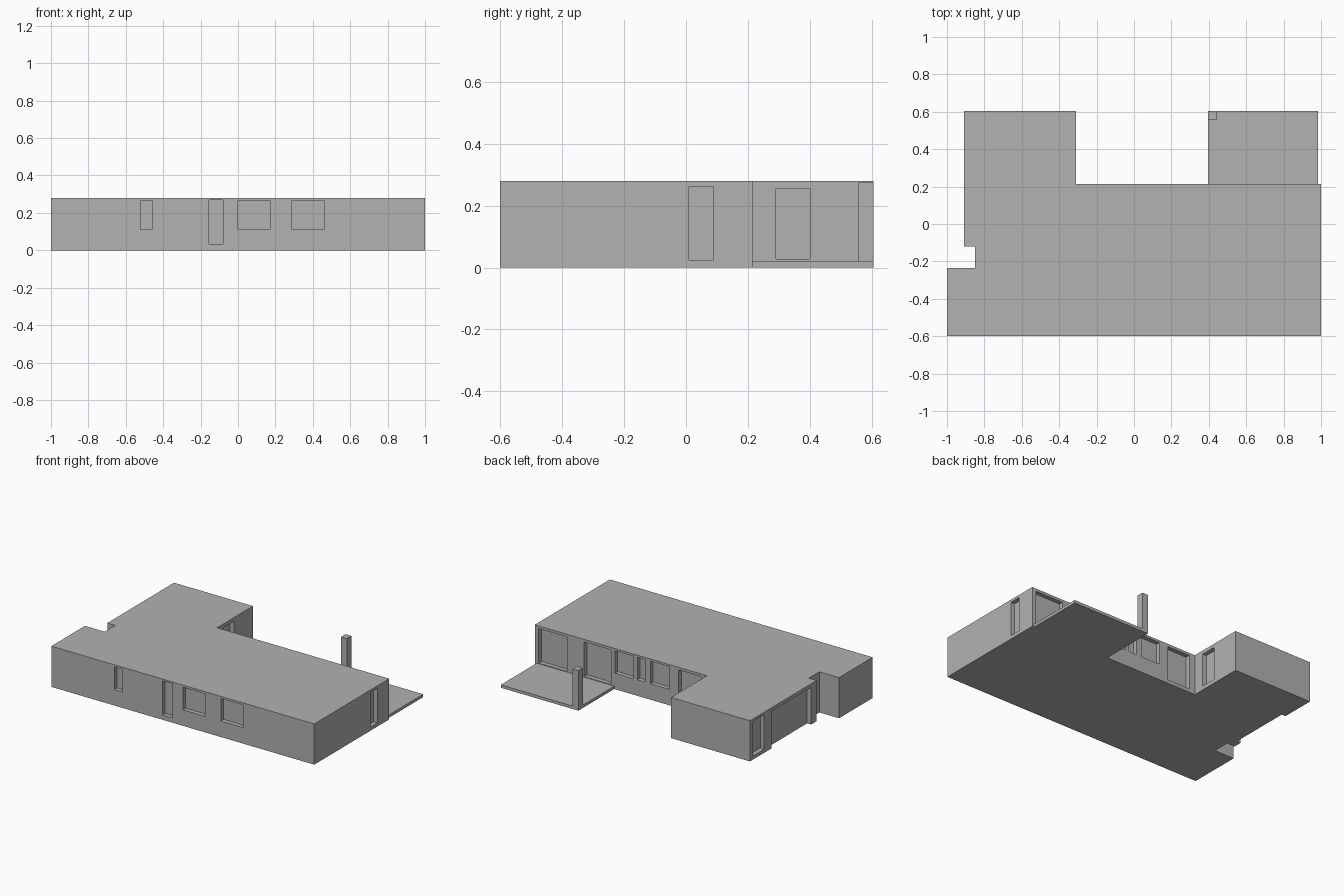
import bpy, bmesh
from mathutils import Matrix, Vector

old = bpy.data.objects.get("Cube")
if old:
    bpy.data.objects.remove(old, do_unlink=True)

grey = bpy.data.materials.new("plain_grey")
grey.use_nodes = True
colour = (0.445, 0.445, 0.445, 1)
grey.diffuse_color = colour
grey.node_tree.nodes["Principled BSDF"].inputs["Base Color"].default_value = colour

H = 0.28       # wall height
DEPTH = 0.03   # recess of doors and windows


def add_box(bm, x, y, z):
    lo, hi = Vector((x[0], y[0], z[0])), Vector((x[1], y[1], z[1]))
    bmesh.ops.create_cube(bm, size=1, matrix=Matrix.Translation((lo + hi) / 2)
                          @ Matrix.Diagonal((*(hi - lo), 1)))


def finish(bm, name):
    bmesh.ops.recalc_face_normals(bm, faces=bm.faces)
    mesh = bpy.data.meshes.new(name)
    bm.to_mesh(mesh)
    bm.free()
    mesh.materials.append(grey)
    obj = bpy.data.objects.new(name, mesh)
    bpy.context.collection.objects.link(obj)
    return obj


# House body: extruded footprint with rear wing and side notch
outline = [(-1, -0.6), (1, -0.6), (1, 0.215), (-0.31, 0.215), (-0.31, 0.605),
           (-0.91, 0.605), (-0.91, -0.12), (-0.85, -0.12), (-0.85, -0.235), (-1, -0.235)]
bm = bmesh.new()
base = bm.faces.new([bm.verts.new((x, y, 0)) for x, y in outline])
top = bmesh.ops.extrude_face_region(bm, geom=[base])["geom"]
bmesh.ops.translate(bm, vec=(0, 0, H), verts=[v for v in top if isinstance(v, bmesh.types.BMVert)])
house = finish(bm, "house_body")

# Openings: wall axis, wall position, outward sign, span along wall, height span
low, tall = (0.11, 0.265), (0.025, 0.262)
openings = [
    # front
    ("y", -0.6, -1, (-0.52, -0.46), low), ("y", -0.6, -1, (-0.155, -0.08), (0.033, 0.268)),
    ("y", -0.6, -1, (0, 0.17), low), ("y", -0.6, -1, (0.29, 0.46), low),
    # back
    ("y", 0.215, 1, (0.755, 0.97), tall), ("y", 0.215, 1, (0.42, 0.625), tall),
    ("y", 0.215, 1, (0.25, 0.39), low), ("y", 0.215, 1, (0.16, 0.22), low),
    ("y", 0.215, 1, (-0.025, 0.12), low), ("y", 0.215, 1, (-0.265, -0.095), tall),
    # ends and wing
    ("x", 1, 1, (0.01, 0.088), tall), ("x", -0.31, 1, (0.29, 0.4), (0.028, 0.255)),
    ("x", -0.91, -1, (0.45, 0.57), tall), ("x", -0.91, -1, (-0.06, 0.37), (-0.05, 0.255)),
]
bm = bmesh.new()
for axis, pos, sign, span, height in openings:
    through = sorted((pos - sign * DEPTH, pos + sign * 0.02))
    if axis == "y":
        add_box(bm, span, through, height)
    else:
        add_box(bm, through, span, height)
cutter = finish(bm, "opening_cutter")
cutter.hide_render = True

# Cut the openings, then discard the helper
mod = house.modifiers.new("openings", "BOOLEAN")
mod.operation = "DIFFERENCE"
mod.solver = "EXACT"
mod.object = cutter
bpy.context.view_layer.update()
graph = bpy.context.evaluated_depsgraph_get()
cut_mesh = bpy.data.meshes.new_from_object(house.evaluated_get(graph))
house.modifiers.clear()
house.data = cut_mesh
bpy.data.objects.remove(cutter, do_unlink=True)

# Patio slab and corner post
for name, x, y, z in (
    ("patio_slab", (0.395, 0.985), (0.215, 0.605), (0, 0.02)),
    ("patio_post", (0.395, 0.44), (0.557, 0.605), (0.02, 0.275)),
):
    bm = bmesh.new()
    add_box(bm, x, y, z)
    finish(bm, name)
